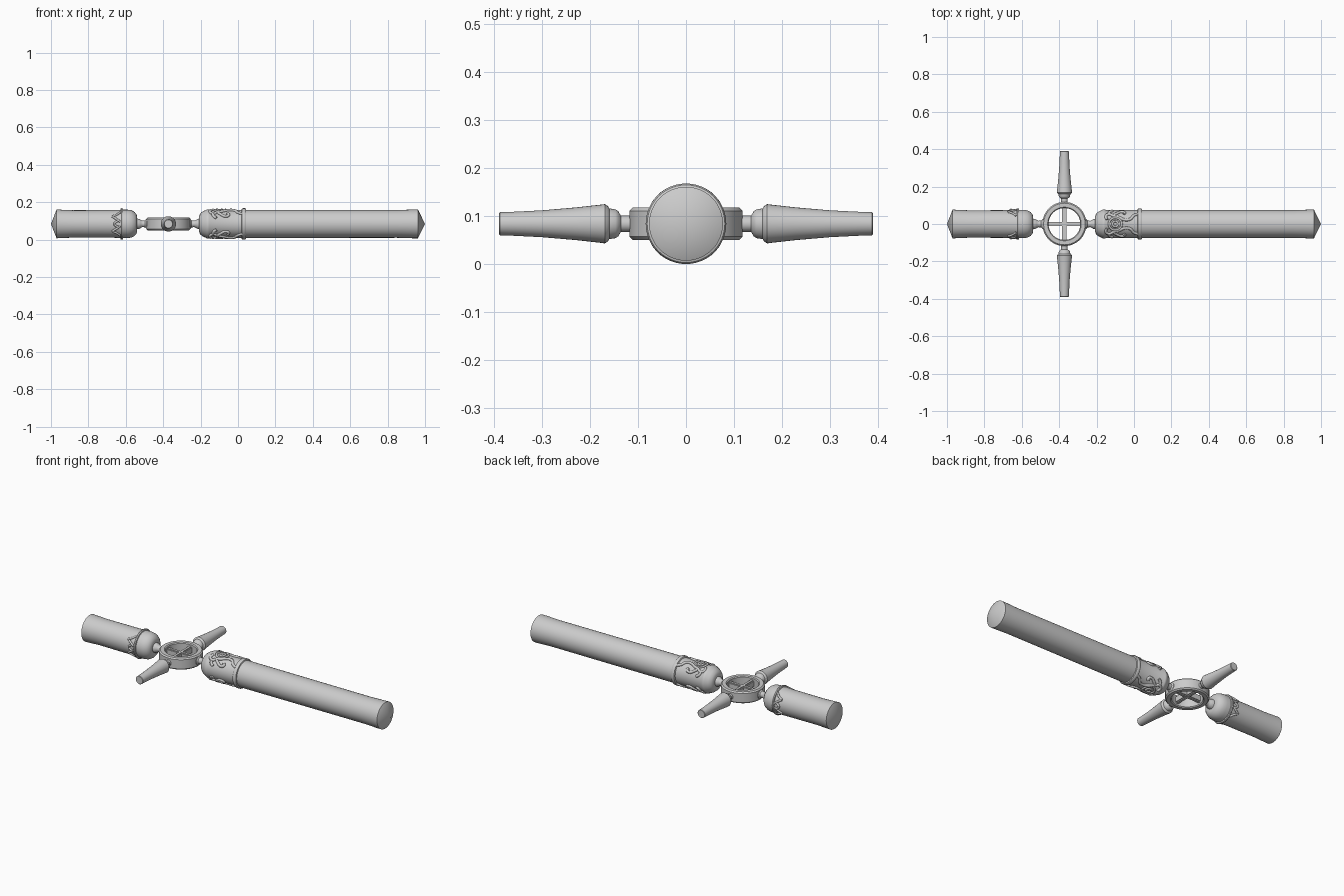
import bpy, bmesh
from math import sin, cos, pi
from mathutils import Matrix, Vector

if "Cube" in bpy.data.objects:
    bpy.data.objects.remove(bpy.data.objects["Cube"])

CZ = 0.084          # height of the main axis
HUB = -0.372        # hub centre along x
ROD = 0.077         # rod surface radius for ornaments


def finish(name, bm, mat):
    bmesh.ops.recalc_face_normals(bm, faces=bm.faces)
    me = bpy.data.meshes.new(name)
    bm.to_mesh(me)
    bm.free()
    me.transform(mat)
    ob = bpy.data.objects.new(name, me)
    bpy.context.collection.objects.link(ob)
    bpy.ops.object.select_all(action='DESELECT')
    ob.select_set(True)
    bpy.context.view_layer.objects.active = ob
    bpy.ops.object.shade_smooth_by_angle(angle=0.6)
    return ob


def lathe(name, profile, mat, n=48, closed=False):
    """Spin (position, radius) points about the local x axis."""
    bm = bmesh.new()
    rings = []
    for x, r in profile:
        if r == 0:
            rings.append([bm.verts.new((x, 0, 0))] * n)
        else:
            rings.append([bm.verts.new((x, r * sin(2 * pi * i / n), r * cos(2 * pi * i / n)))
                          for i in range(n)])
    pairs = list(zip(rings, rings[1:]))
    if closed:
        pairs.append((rings[-1], rings[0]))
    for a, b in pairs:
        for i in range(n):
            j = (i + 1) % n
            bm.faces.new(list(dict.fromkeys((a[i], a[j], b[j], b[i]))))
    return finish(name, bm, mat)


def wrap_tube(name, pts, facing, r=0.008, cyclic=False):
    """Tube lying on the rod surface; pts are (x, angle), facing 0 is up."""
    cu = bpy.data.curves.new(name, 'CURVE')
    cu.dimensions = '3D'
    cu.bevel_depth = r
    cu.bevel_resolution = 2
    cu.resolution_u = 6
    cu.use_fill_caps = True
    sp = cu.splines.new('BEZIER')
    sp.bezier_points.add(len(pts) - 1)
    sp.use_cyclic_u = cyclic
    for bp, (x, a) in zip(sp.bezier_points, pts):
        R = ROD - 0.001
        bp.co = (x, R * sin(a + facing), CZ + R * cos(a + facing))
        bp.handle_left_type = bp.handle_right_type = 'AUTO'
    ob = bpy.data.objects.new(name, cu)
    bpy.context.collection.objects.link(ob)
    bpy.ops.object.select_all(action='DESELECT')
    ob.select_set(True)
    bpy.context.view_layer.objects.active = ob
    bpy.ops.object.convert(target='MESH')
    bpy.ops.object.shade_smooth_by_angle(angle=0.8)


axis = Matrix.Translation((0, 0, CZ))

# Long rod with domed shoulder and shallow pointed end
lathe("long_rod", [(-0.208, 0), (-0.208, 0.042), (-0.202, 0.056), (-0.188, 0.067),
                   (-0.17, 0.075), (-0.165, 0.078), (-0.155, 0.078), (-0.15, 0.075),
                   (0.018, 0.075), (0.021, 0.082), (0.027, 0.084), (0.037, 0.084),
                   (0.042, 0.081), (0.044, 0.075), (0.85, 0.074), (0.94, 0.077),
                   (0.962, 0.077), (1.0, 0)], axis)

# Short rod
lathe("short_rod", [(-1.0, 0), (-0.97, 0.077), (-0.95, 0.076), (-0.88, 0.073),
                    (-0.66, 0.074), (-0.629, 0.075), (-0.627, 0.082), (-0.622, 0.084),
                    (-0.616, 0.082), (-0.614, 0.076), (-0.59, 0.076), (-0.57, 0.073),
                    (-0.553, 0.064), (-0.543, 0.052), (-0.539, 0.04), (-0.539, 0)], axis)

# Beaded necks joining the rods to the hub
neck = [(0.1, 0), (0.1, 0.03), (0.118, 0.026), (0.124, 0.019), (0.138, 0.017),
        (0.147, 0.021), (0.156, 0.027), (0.175, 0.029), (0.175, 0)]
for name, s in (("long_rod_neck", 1), ("short_rod_neck", -1)):
    lathe(name, [(HUB + s * x, r) for x, r in neck], axis, 32)

# Hub ring with softened rims, lathed about z
ring = [(-0.034, 0.09), (-0.034, 0.111), (-0.027, 0.118), (0.027, 0.118),
        (0.034, 0.111), (0.034, 0.09), (0.029, 0.085), (-0.029, 0.085)]
lathe("hub_ring", ring, Matrix.Translation((HUB, 0, CZ)) @ Matrix.Rotation(-pi / 2, 4, 'Y'),
      64, True)

# Crossed bars inside the hub
for name, size in (("hub_bar_long", (0.18, 0.024, 0.04)), ("hub_bar_cross", (0.024, 0.18, 0.04))):
    bm = bmesh.new()
    bmesh.ops.create_cube(bm, size=1)
    bmesh.ops.scale(bm, vec=size, verts=bm.verts)
    bmesh.ops.bevel(bm, geom=bm.edges[:], offset=0.005, segments=2, affect='EDGES')
    finish(name, bm, Matrix.Translation((HUB, 0, CZ)))

# Two tapered side handles
handle = [(0.1, 0), (0.1, 0.017), (0.136, 0.017), (0.141, 0.026), (0.147, 0.03), (0.16, 0.032),
          (0.163, 0.037), (0.169, 0.041), (0.176, 0.04), (0.23, 0.034), (0.3, 0.028),
          (0.36, 0.025), (0.388, 0.024), (0.39, 0.022), (0.39, 0)]
for name, s in (("handle_back", 1), ("handle_front", -1)):
    lathe(name, handle, Matrix.Translation((HUB, 0, CZ)) @ Matrix.Rotation(s * pi / 2, 4, 'Z'), 32)

# Scroll ornament on the top and bottom of the long rod
for facing in (0, pi):
    for r in (0.034, 0.015):
        wrap_tube("flower_circle", [(-0.1 + r * cos(t * pi / 4), r / ROD * sin(t * pi / 4))
                                    for t in range(8)], facing, 0.006, True)
    for s in (1, -1):
        wrap_tube("scroll_outer", [(-0.145, s * 0.3), (-0.15, s * 0.6), (-0.13, s * 0.75),
                                   (-0.11, s * 0.6), (-0.085, s * 0.5), (-0.05, s * 0.3),
                                   (-0.02, s * 0.35), (0.0, s * 0.65), (0.025, s * 0.8)], facing)
        wrap_tube("scroll_side", [(-0.11, s * 0.62), (-0.09, s * 0.85), (-0.07, s * 1.0),
                                  (-0.05, s * 0.9), (-0.055, s * 0.75)], facing)
        wrap_tube("side_leaf", [(-0.135, s * 0.75), (-0.13, s * 1.0), (-0.115, s * 1.15)], facing)

# Chevron ornament on both sides of the short rod
for facing in (pi / 2, -pi / 2):
    for s in (1, -1):
        wrap_tube("chevron", [(-0.63, s * 0.15), (-0.645, s * 0.3), (-0.672, s * 0.55)], facing, 0.006)
        wrap_tube("chevron_tip", [(-0.672, s * 0.55), (-0.65, s * 0.7), (-0.63, s * 0.95)],
                  facing, 0.006)
    wrap_tube("chevron_middle", [(-0.64, 0.25), (-0.66, 0), (-0.64, -0.25)], facing, 0.006)
